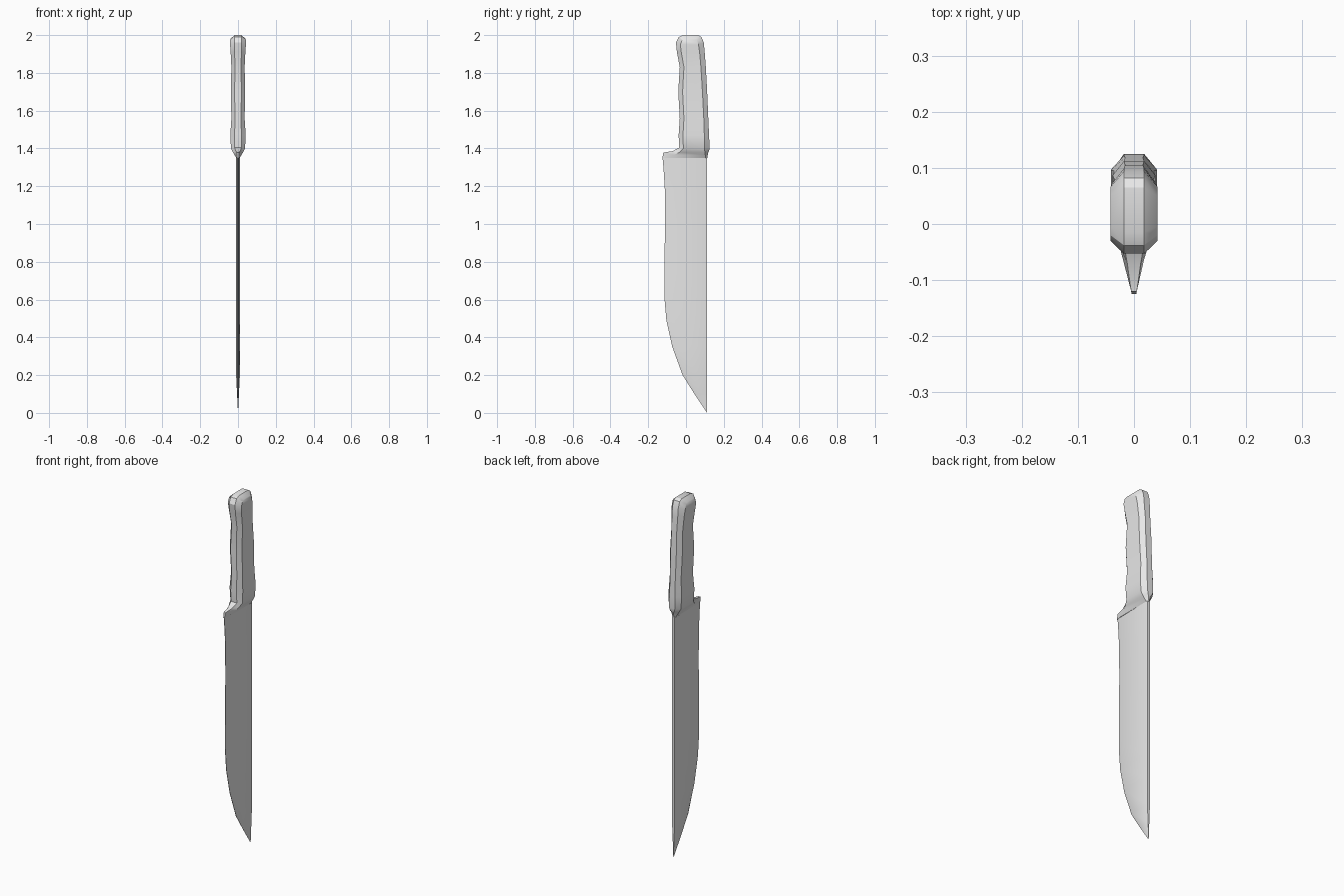
import bpy
import bmesh
import math

cube = bpy.data.objects.get("Cube")
if cube:
    bpy.data.objects.remove(cube, do_unlink=True)

grey = bpy.data.materials.new("light grey")
grey.use_nodes = True
grey.diffuse_color = (0.8, 0.8, 0.8, 1)
bsdf = next(n for n in grey.node_tree.nodes if n.type == 'BSDF_PRINCIPLED')
bsdf.inputs["Base Color"].default_value = grey.diffuse_color


def loft(name, rings, top_faces, bottom_faces):
    """Skin matching rings; each cap is a list of ring index tuples."""
    bm = bmesh.new()
    loops = [[bm.verts.new(p) for p in ring] for ring in rings]
    for a, b in zip(loops, loops[1:]):
        for i in range(len(a)):
            j = (i + 1) % len(a)
            bm.faces.new((a[i], a[j], b[j], b[i]))
    for loop, caps in ((loops[0], top_faces), (loops[-1], bottom_faces)):
        for cap in caps:
            bm.faces.new([loop[i] for i in cap])
    bmesh.ops.remove_doubles(bm, verts=bm.verts, dist=0.00005)
    bmesh.ops.recalc_face_normals(bm, faces=bm.faces)
    mesh = bpy.data.meshes.new(name)
    bm.to_mesh(mesh)
    bm.free()
    mesh.materials.append(grey)
    obj = bpy.data.objects.new(name, mesh)
    bpy.context.collection.objects.link(obj)
    bpy.ops.object.select_all(action='DESELECT')
    obj.select_set(True)
    bpy.context.view_layer.objects.active = obj
    bpy.ops.object.shade_smooth_by_angle(angle=math.radians(30))
    return obj


def mirrored_ring(points):
    """Points (x, y, z) on the left, closed by their mirror on the right."""
    return points + [(-x, y, z) for x, y, z in reversed(points)]


# Handle with bevelled rim, flowing down into the heel guard
# outer z, side z, front y, side front y, side back y, back y, rim w, side w
handle_levels = [
    (2.0, 1.98, -0.015, -0.005, 0.05, 0.065, 0.018, 0.040),
    (1.99, 1.975, -0.038, -0.02, 0.058, 0.082, 0.018, 0.042),
    (1.96, 1.95, -0.053, -0.03, 0.066, 0.094, 0.018, 0.042),
    (1.91, 1.91, -0.048, -0.025, 0.072, 0.099, 0.018, 0.039),
    (1.83, 1.83, -0.033, -0.011, 0.079, 0.105, 0.016, 0.035),
    (1.70, 1.70, -0.041, -0.018, 0.087, 0.112, 0.018, 0.038),
    (1.56, 1.56, -0.033, -0.011, 0.094, 0.118, 0.016, 0.035),
    (1.47, 1.47, -0.039, -0.016, 0.097, 0.122, 0.018, 0.041),
    (1.405, 1.40, -0.036, -0.014, 0.098, 0.125, 0.018, 0.037),
    (1.386, 1.38, -0.07, -0.035, 0.10, 0.122, 0.012, 0.027),
    (1.378, 1.365, -0.12, -0.063, 0.102, 0.117, 0.005, 0.018),
    (1.35, 1.35, -0.125, -0.09, 0.104, 0.113, 0.004, 0.009),
]
handle_rings = [mirrored_ring([(rim, front, zo), (side, sf, zs),
                               (side, sb, zs), (rim, back, zo)])
                for zo, zs, front, sf, sb, back, rim, side in handle_levels]
loft("handle", handle_rings,
     [(0, 1, 2, 3), (0, 3, 4, 7), (4, 5, 6, 7)],
     [tuple(range(8))])

# Blade with straight spine, ground cutting edge and curved belly
spine = 0.112
blade_levels = [
    (1.35, -0.124), (1.28, -0.118), (1.18, -0.112), (1.0, -0.111),
    (0.8, -0.114), (0.62, -0.115), (0.49, -0.104), (0.35, -0.073),
    (0.2, -0.018), (0.1, 0.045), (0.0, spine),
]
blade_rings = []
for z, edge in blade_levels:
    w = min(1, z / 0.2)
    depth = spine - edge
    blade_rings.append(mirrored_ring([
        (0.001 * w, edge, z),
        (0.006 * w, edge + 0.09 * depth, z),
        (0.010 * w, spine - 0.04 * depth, z),
        (0.008 * w, spine, z)]))
loft("blade", blade_rings, [tuple(range(8))], [])
